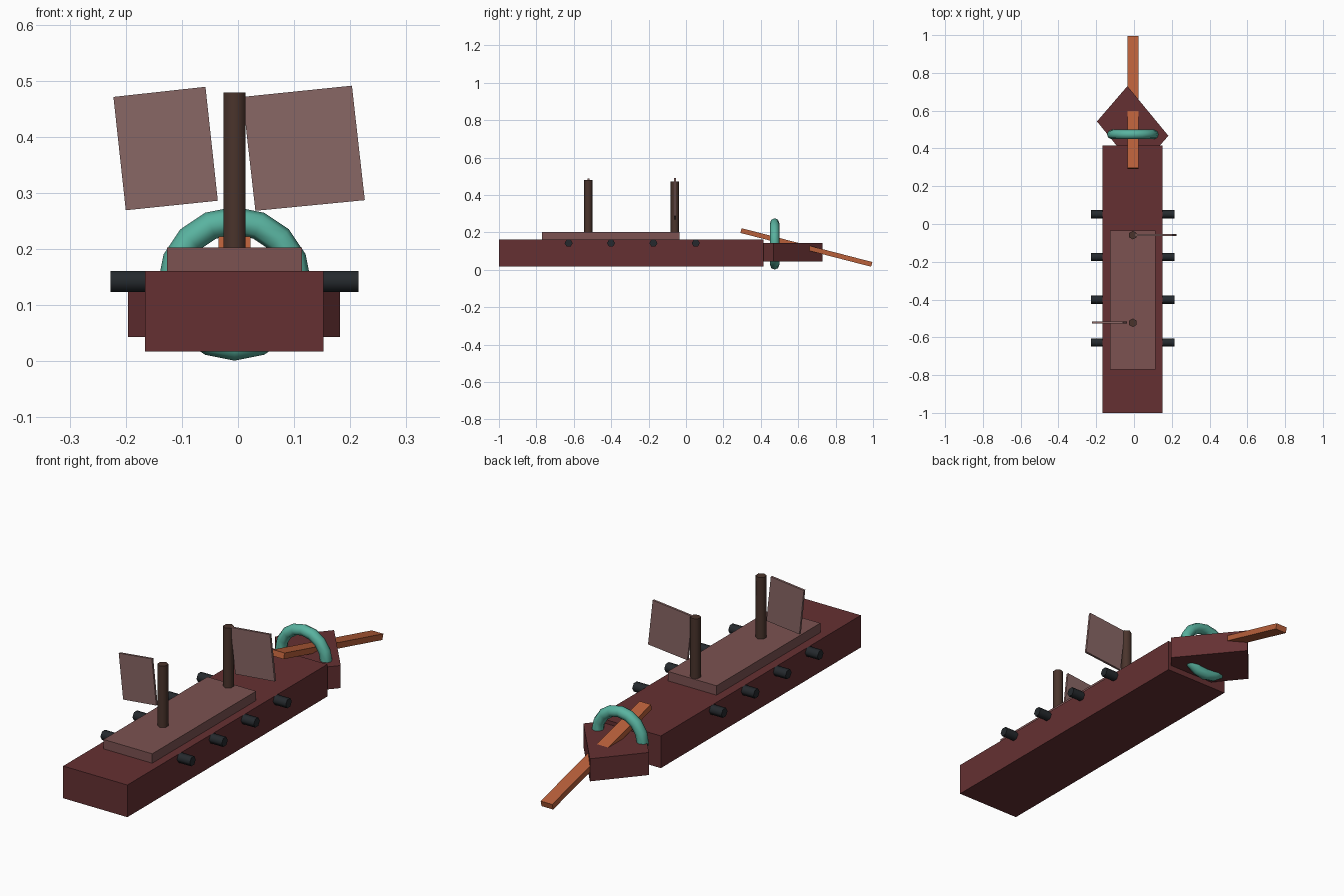
import bpy, bmesh, math

if "Cube" in bpy.data.objects:
    bpy.data.objects.remove(bpy.data.objects["Cube"])

CX = -0.006  # hull centre line


def material(name, rgb):
    m = bpy.data.materials.new(name)
    m.diffuse_color = (*rgb, 1)
    m.use_nodes = True
    m.node_tree.nodes["Principled BSDF"].inputs["Base Color"].default_value = m.diffuse_color
    return m


HULL = material("dark_red_wood", (0.13, 0.03, 0.032))
DECK = material("pale_red_wood", (0.20, 0.085, 0.083))
CLOTH = material("sail_cloth", (0.25, 0.135, 0.13))
DARK = material("mast_wood", (0.068, 0.034, 0.025))
IRON = material("iron", (0.018, 0.022, 0.026))
ORANGE = material("orange_wood", (0.48, 0.115, 0.042))
TEAL = material("teal", (0.10, 0.45, 0.35))


def finish(name, mat, smooth=None):
    o = bpy.context.object
    o.name = name
    o.data.materials.append(mat)
    if smooth:
        bpy.ops.object.shade_smooth_by_angle(angle=math.radians(smooth))
    return o


def box(name, loc, size, mat, rot=(0, 0, 0)):
    bpy.ops.mesh.primitive_cube_add(size=1, location=loc, rotation=rot)
    bpy.context.object.scale = size
    return finish(name, mat)


def rod(name, loc, radius, length, mat, rot=(0, 0, 0)):
    bpy.ops.mesh.primitive_cylinder_add(vertices=6, radius=radius, depth=length,
                                        location=loc, rotation=rot)
    return finish(name, mat, 65)


def prism(name, pts, offset, mat):
    """Extrude a flat outline by an offset vector."""
    bm = bmesh.new()
    f = bm.faces.new([bm.verts.new(p) for p in pts])
    ext = bmesh.ops.extrude_face_region(bm, geom=[f])["geom"]
    bmesh.ops.translate(bm, vec=offset,
                        verts=[v for v in ext if isinstance(v, bmesh.types.BMVert)])
    bmesh.ops.recalc_face_normals(bm, faces=bm.faces)
    me = bpy.data.meshes.new(name)
    bm.to_mesh(me)
    bm.free()
    o = bpy.data.objects.new(name, me)
    bpy.context.collection.objects.link(o)
    me.materials.append(mat)
    return o


# hull and raised deck
box("hull", (-0.007, -0.2925, 0.089), (0.318, 1.415, 0.144), HULL)
box("raised_deck", (CX, -0.403, 0.177), (0.241, 0.735, 0.052), DECK)

# skewed diamond bow
prism("bow", [(x, y, 0.043) for x, y in
              [(-0.035, 0.73), (-0.196, 0.543), (0.018, 0.28), (0.182, 0.467)]],
      (0, 0, 0.101), HULL)

# bowsprit sloping down through the bow
box("bowsprit", (CX, 0.6435, 0.119), (0.057, 0.722, 0.026), ORANGE,
    (math.radians(-14.5), 0, 0))

# ring around the bow
bpy.ops.mesh.primitive_torus_add(major_segments=16, minor_segments=8,
                                 major_radius=0.112, minor_radius=0.025,
                                 location=(CX, 0.474, 0.138),
                                 rotation=(math.pi / 2, 0, 0))
finish("bow_ring", TEAL, 60)

# masts
for name, y, top in (("front_mast", -0.523, 0.479), ("rear_mast", -0.059, 0.471)):
    rod(name, (CX, y, (top + 0.18) / 2), 0.0227, top - 0.18, DARK)

# tilted sails
for name, y, outline in (
        ("front_sail", -0.522, [(-0.222, 0.471), (-0.058, 0.489), (-0.036, 0.286), (-0.2, 0.269)]),
        ("rear_sail", -0.059, [(0.008, 0.471), (0.203, 0.491), (0.226, 0.287), (0.031, 0.268)])):
    prism(name, [(x, y - 0.005, z) for x, z in outline], (0, 0.01, 0), CLOTH)

# cannons along both sides
for side, s in (("left", -1), ("right", 1)):
    for i in range(4):
        rod(f"{side}_cannon_{i + 1}", (CX + s * 0.166, 0.052 - i * 0.2265, 0.1422),
            0.0216, 0.11, IRON, (0, math.pi / 2, 0))
